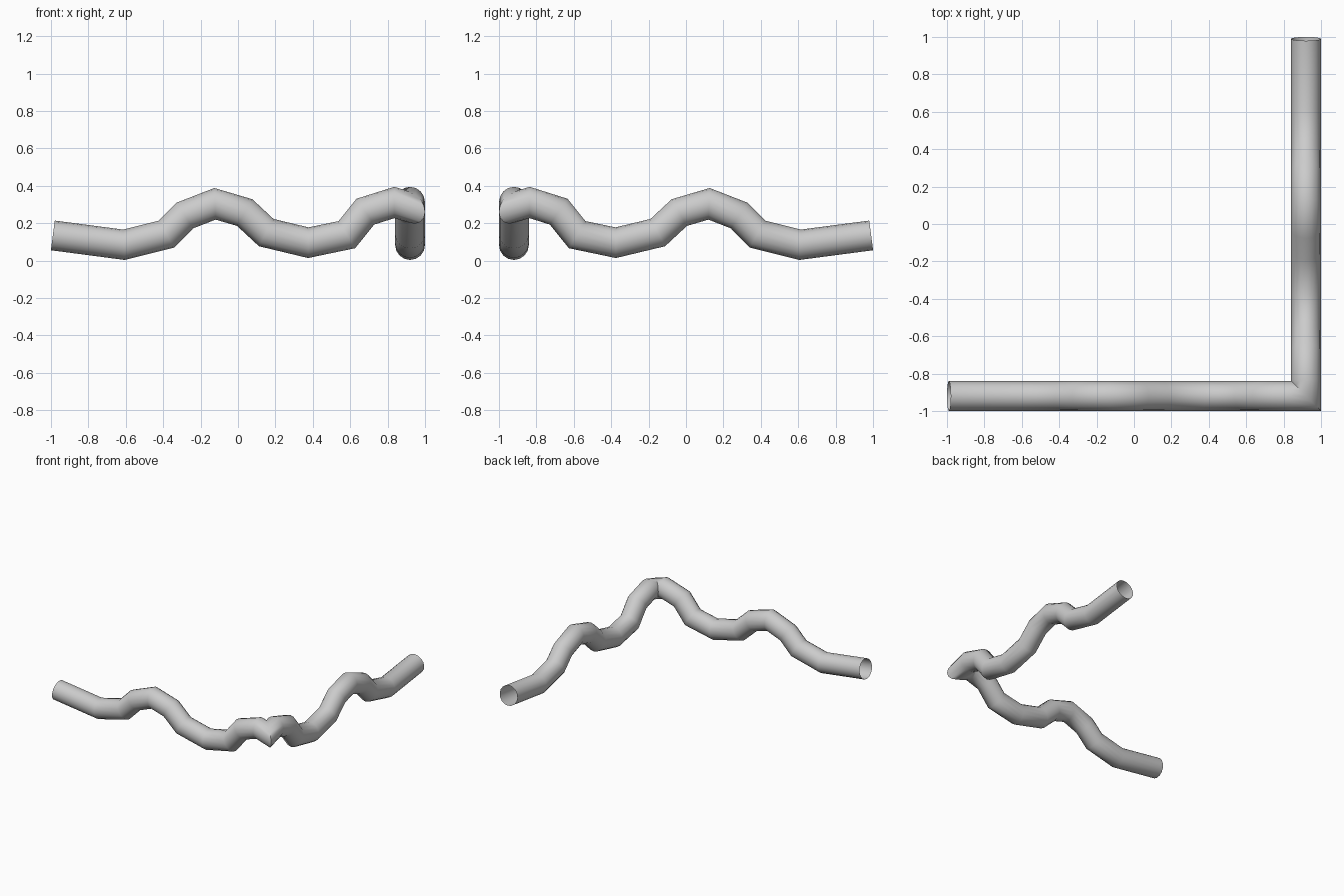
import bpy, bmesh, math
from mathutils import Vector

if "Cube" in bpy.data.objects:
    bpy.data.objects.remove(bpy.data.objects["Cube"])

R = 0.08
SIDES = 16
C = 0.92  # distance of both tube axes from the centre

# centre line of one arm (along, height), ending at the corner
PATH = [Vector(p) for p in (
    (-0.99, 0.135), (-0.61, 0.085), (-0.382, 0.142), (-0.285, 0.241),
    (-0.123, 0.304), (0.036, 0.257), (0.151, 0.150), (0.376, 0.096),
    (0.582, 0.139), (0.681, 0.262), (0.836, 0.311), (C, 0.285))]


def arm_rings():
    """Cross-section rings of the front arm, mitred at every bend."""
    rings = []
    last = len(PATH) - 1
    for i, p in enumerate(PATH):
        a = (p - PATH[max(i - 1, 0)]).normalized() if i else (PATH[1] - p).normalized()
        b = (PATH[i + 1] - p).normalized() if i < last else a
        t = (a + b).normalized()
        n = Vector((-t.y, t.x)) / t.dot(a)
        ring = []
        for k in range(SIDES):
            ang = 2 * math.pi * k / SIDES
            side = R * math.cos(ang)
            q = p + n * R * math.sin(ang)
            if i == last:  # slide onto the diagonal corner plane
                q = q + t * ((-side - (q.x - C)) / t.x)
            ring.append(Vector((q.x, -C + side, q.y)))
        rings.append(ring)
    return rings


# both arms form one continuous open tube, mirrored over the diagonal
front = arm_rings()
side = [[Vector((-v.y, -v.x, v.z)) for v in ring] for ring in front[:-1]]
bm = bmesh.new()
loops = [[bm.verts.new(v) for v in ring] for ring in front + side[::-1]]
for r0, r1 in zip(loops, loops[1:]):
    for k in range(SIDES):
        j = (k + 1) % SIDES
        bm.faces.new((r0[k], r0[j], r1[j], r1[k]))
bmesh.ops.recalc_face_normals(bm, faces=bm.faces)
mesh = bpy.data.meshes.new("wavy_corner_tube")
bm.to_mesh(mesh)
bm.free()
tube = bpy.data.objects.new("wavy_corner_tube", mesh)
bpy.context.collection.objects.link(tube)
bpy.context.view_layer.objects.active = tube
tube.select_set(True)
bpy.ops.object.shade_smooth_by_angle(angle=math.radians(50))
